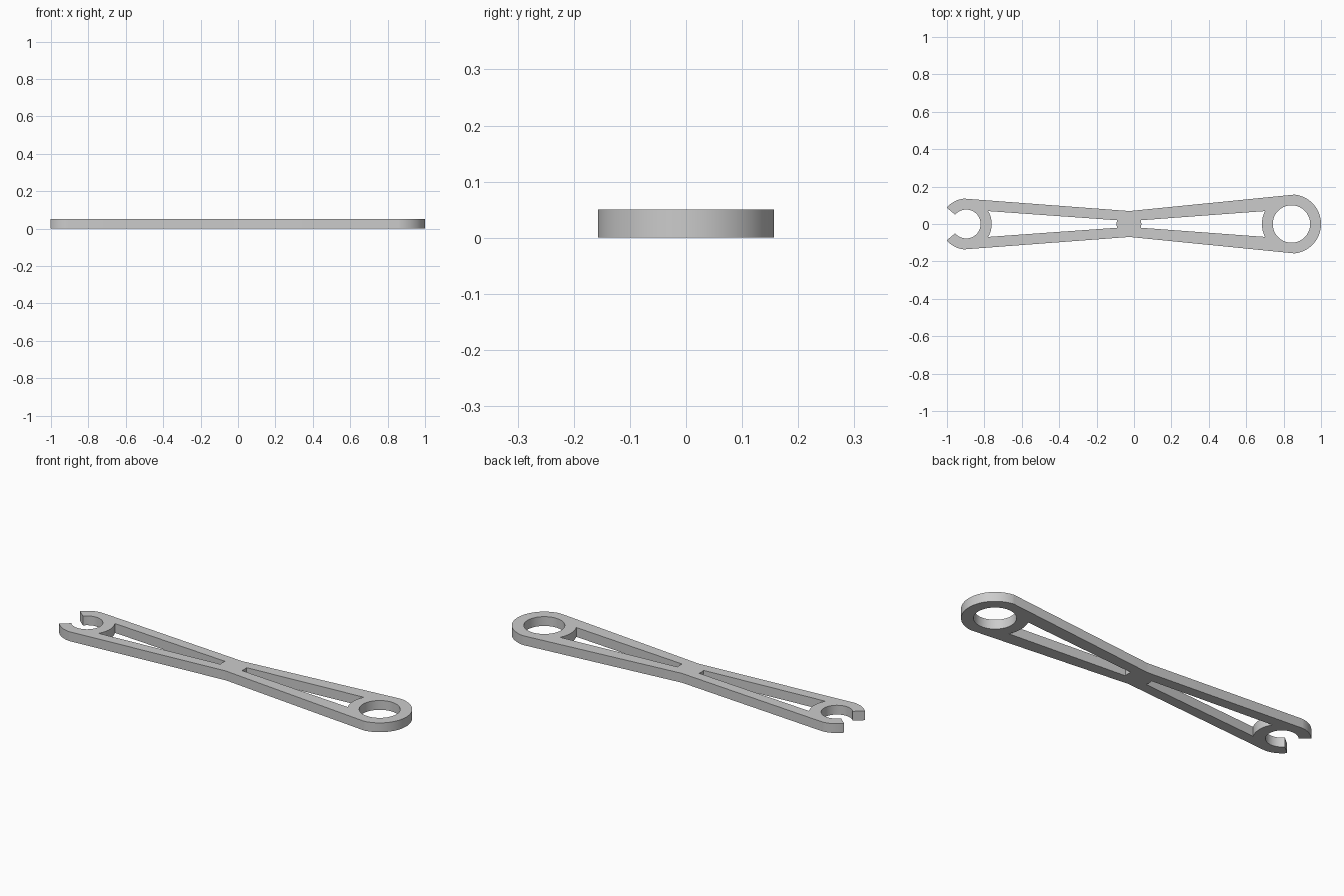
import bpy, bmesh
from math import acos, asin, atan2, cos, sin, pi, radians, hypot

if "Cube" in bpy.data.objects:
    bpy.data.objects.remove(bpy.data.objects["Cube"], do_unlink=True)

THICK = 0.05
WAIST_X, WAIST_R, WEB_R = -0.027, 0.07, 0.066
RING_X, RING_R, RING_HOLE = 0.842, 0.158, 0.1
JAW_X, JAW_R, JAW_HOLE = -0.897, 0.136, 0.077
GAP = radians(40)  # half opening of the jaw


def arc(cx, r, a0, a1, n):
    """Points on a circle centred on the long axis."""
    return [(cx + r * cos(a0 + (a1 - a0) * i / n),
             r * sin(a0 + (a1 - a0) * i / n)) for i in range(n + 1)]


def slot(end_x, end_r, end_h, web_h):
    """Tapered window between the central web and an end ring."""
    a, b = asin(end_h / end_r), asin(web_h / WEB_R)
    if end_x > WAIST_X:
        return arc(WAIST_X, WEB_R, -b, b, 8) + arc(end_x, end_r, pi - a, pi + a, 16)
    return arc(end_x, end_r, -a, a, 16) + arc(WAIST_X, WEB_R, pi - b, pi + b, 8)


# Outline: ring arc, tangent arms, waist, then the open jaw
ring_t = acos((RING_R - WAIST_R) / (RING_X - WAIST_X))
jaw_t = pi - acos((JAW_R - WAIST_R) / (WAIST_X - JAW_X))
outline = arc(RING_X, RING_R, -ring_t, ring_t, 48)
outline += arc(WAIST_X, WAIST_R, ring_t, jaw_t, 2)
outline += arc(JAW_X, JAW_R, jaw_t, pi - GAP, 16)
outline += arc(JAW_X, JAW_HOLE, pi - GAP, GAP - pi, 48)
outline += arc(JAW_X, JAW_R, pi + GAP, 2 * pi - jaw_t, 16)
outline += arc(WAIST_X, WAIST_R, -jaw_t, -ring_t, 2)

loops = [outline,
         arc(RING_X, RING_HOLE, 0, 2 * pi, 64)[:-1],
         slot(RING_X, RING_R, 0.069, 0.02),
         slot(JAW_X, JAW_R, 0.069, 0.02)]

# Filled flat profile with holes, extruded to a plate
profile = bpy.data.curves.new("wrench_profile", "CURVE")
profile.dimensions = "2D"
profile.fill_mode = "BOTH"
profile.extrude = THICK / 2
for points in loops:
    spline = profile.splines.new("POLY")
    spline.points.add(len(points) - 1)
    for p, (x, y) in zip(spline.points, points):
        p.co = (x, y, 0, 1)
    spline.use_cyclic_u = True

wrench = bpy.data.objects.new("wrench_body", profile)
bpy.context.collection.objects.link(wrench)
bpy.ops.object.select_all(action="DESELECT")
wrench.select_set(True)
bpy.context.view_layer.objects.active = wrench
bpy.ops.object.convert(target="MESH")
wrench = bpy.context.object
wrench.name = "wrench_body"

# Weld caps to walls and stand it on the ground
bm = bmesh.new()
bm.from_mesh(wrench.data)
bmesh.ops.remove_doubles(bm, verts=bm.verts, dist=0.0001)
bmesh.ops.translate(bm, verts=bm.verts, vec=(0, 0, THICK / 2))
bmesh.ops.recalc_face_normals(bm, faces=bm.faces)
bm.to_mesh(wrench.data)
bm.free()
bpy.ops.object.shade_smooth_by_angle(angle=radians(30))

# Plain grey metal
grey = bpy.data.materials.new("plain_grey")
grey.use_nodes = True
colour = (0.6, 0.6, 0.6, 1)
grey.diffuse_color = colour
grey.node_tree.nodes["Principled BSDF"].inputs["Base Color"].default_value = colour
wrench.data.materials.clear()
wrench.data.materials.append(grey)
